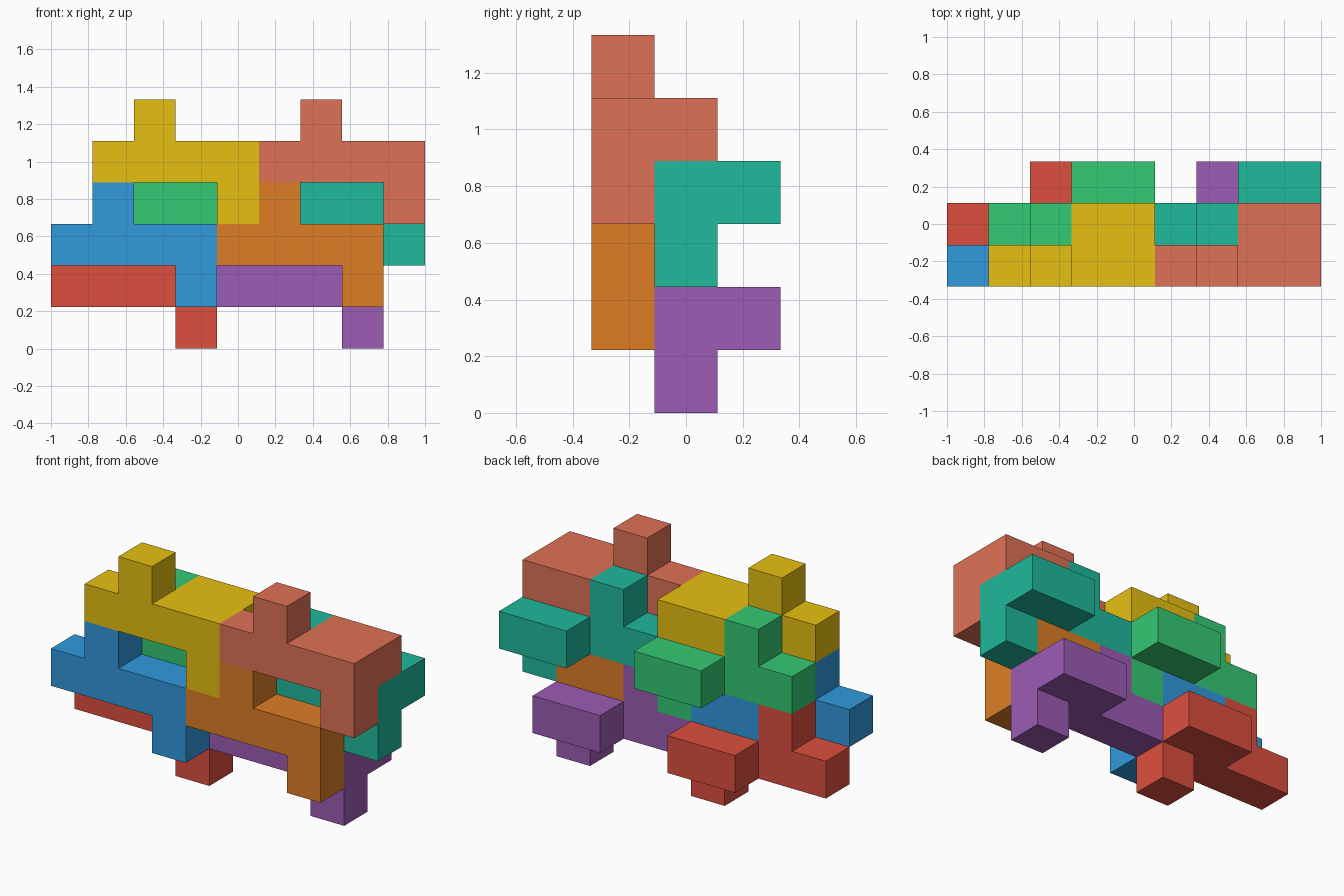
import bpy, bmesh
from mathutils import Vector

if "Cube" in bpy.data.objects:
    bpy.data.objects.remove(bpy.data.objects["Cube"])

U = 2 / 9                                  # edge of one cube cell
ORIGIN = Vector((-1, -1.5 * U, 0))

# One puzzle piece: bar of four, bump on top, foot below, two cells behind
CELLS = {(0, 0, 0), (1, 0, 0), (2, 0, 0), (3, 0, 0),
         (1, 0, 1), (3, 0, -1), (2, 1, 0), (3, 1, 0)}


def add_piece(name, offset, rgb):
    bm = bmesh.new()
    for cell in CELLS:
        for axis in range(3):
            for side in (0, 1):
                near = list(cell)
                near[axis] += 2 * side - 1
                if tuple(near) in CELLS:
                    continue               # inner wall, leave open
                b, c = (axis + 1) % 3, (axis + 2) % 3
                ring = [(0, 0), (1, 0), (1, 1), (0, 1)]
                verts = []
                for i, j in (ring if side else ring[::-1]):
                    p = Vector(cell) + Vector(offset)
                    p[axis] += side
                    p[b] += i
                    p[c] += j
                    verts.append(bm.verts.new(ORIGIN + p * U))
                bm.faces.new(verts)
    # Weld cells together and merge coplanar squares
    bmesh.ops.remove_doubles(bm, verts=bm.verts, dist=1e-4)
    bmesh.ops.dissolve_limit(bm, angle_limit=0.01, verts=bm.verts, edges=bm.edges)
    mesh = bpy.data.meshes.new(name)
    bm.to_mesh(mesh)
    bm.free()
    mat = bpy.data.materials.new(name)
    mat.diffuse_color = (*[(v / 255) ** 2.2 for v in rgb], 1)
    mat.use_nodes = True
    mat.node_tree.nodes["Principled BSDF"].inputs["Base Color"].default_value = mat.diffuse_color
    mesh.materials.append(mat)
    bpy.context.collection.objects.link(bpy.data.objects.new(name, mesh))


# Eight interlocking copies: front row, then back row
add_piece("blue_piece", (0, 0, 2), (52, 152, 219))
add_piece("orange_piece", (4, 0, 2), (220, 125, 42))
add_piece("yellow_piece", (1, 0, 4), (230, 190, 25))
add_piece("coral_piece", (5, 0, 4), (222, 113, 87))
add_piece("red_piece", (0, 1, 1), (220, 80, 65))
add_piece("purple_piece", (4, 1, 1), (155, 92, 178))
add_piece("green_piece", (1, 1, 3), (55, 200, 115))
add_piece("teal_piece", (5, 1, 3), (36, 184, 155))
